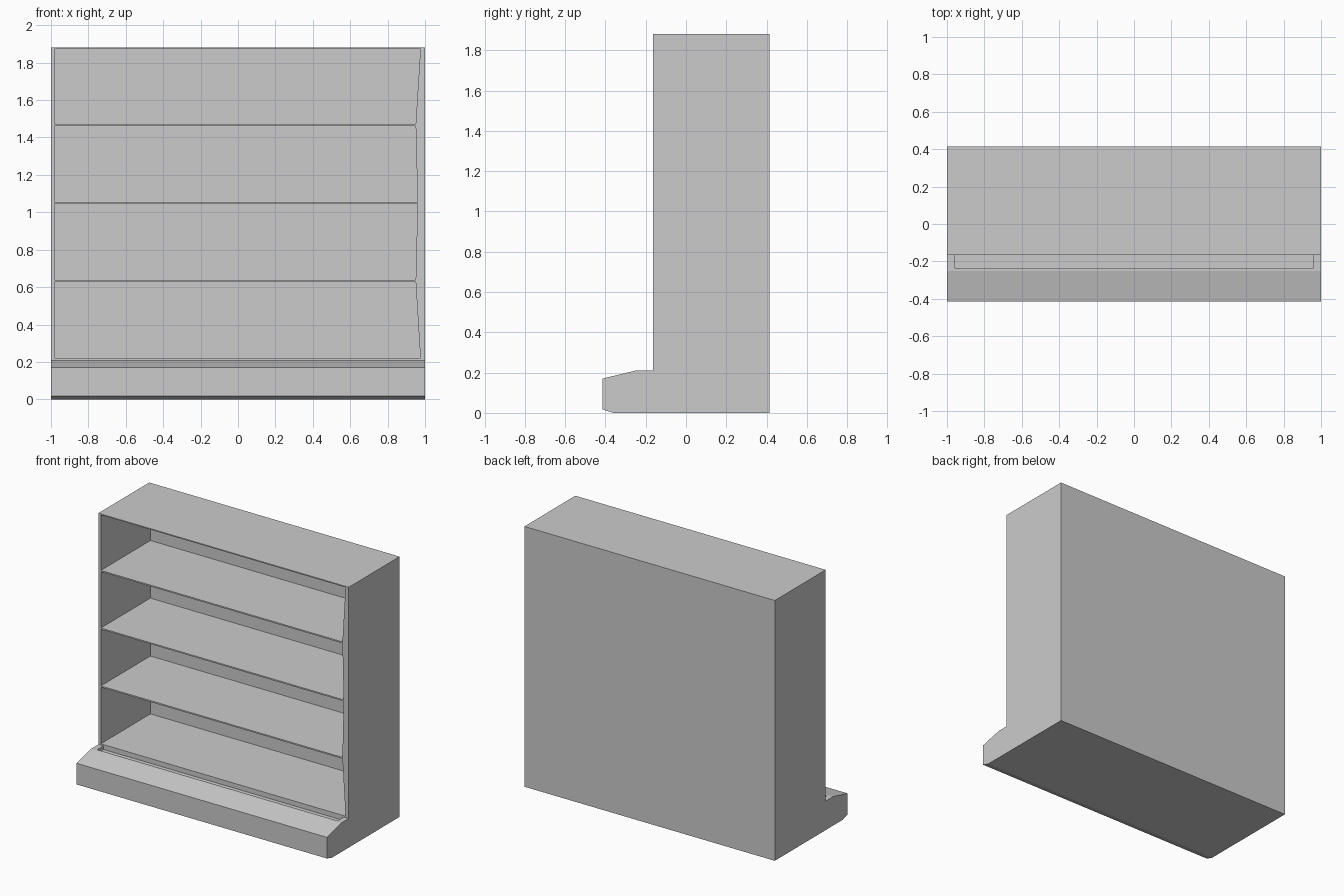
import bpy, bmesh

if "Cube" in bpy.data.objects:
    bpy.data.objects.remove(bpy.data.objects["Cube"])


def make_object(name, bm):
    bmesh.ops.recalc_face_normals(bm, faces=bm.faces)
    mesh = bpy.data.meshes.new(name)
    bm.to_mesh(mesh)
    bm.free()
    obj = bpy.data.objects.new(name, mesh)
    bpy.context.collection.objects.link(obj)
    return obj


def prism(name, points, offset):
    """Closed outline swept along an offset vector."""
    bm = bmesh.new()
    face = bm.faces.new([bm.verts.new(p) for p in points])
    result = bmesh.ops.extrude_face_region(bm, geom=[face])
    verts = [g for g in result["geom"] if isinstance(g, bmesh.types.BMVert)]
    bmesh.ops.translate(bm, verts=verts, vec=offset)
    # make sure the starting cap is kept
    if not face.is_valid:
        bmesh.ops.holes_fill(bm, edges=bm.edges)
    return make_object(name, bm)


def cut(target, cutter):
    mod = target.modifiers.new(cutter.name, "BOOLEAN")
    mod.operation = "DIFFERENCE"
    mod.solver = "EXACT"
    mod.object = cutter
    cutter.hide_render = True
    cutter.display_type = "WIRE"


# Cabinet side profile with projecting, chamfered base
profile = [(-0.36, 0), (0.415, 0), (0.415, 1.88), (-0.165, 1.88),
           (-0.165, 0.21), (-0.25, 0.21), (-0.415, 0.17), (-0.415, 0.017)]
cabinet = prism("shelf_cabinet", [(-1, y, z) for y, z in profile], (2, 0, 0))

# Four shelf compartments: bottom z, top z, right edge at bottom and top
bays = [(0.22, 0.628, 0.975, 0.95), (0.638, 1.046, 0.95, 0.96),
        (1.056, 1.462, 0.96, 0.95), (1.472, 1.872, 0.95, 0.975)]
for i, (z0, z1, r0, r1) in enumerate(bays):
    outline = [(-0.98, z0), (r0, z0), (r1, z1), (-0.98, z1)]
    cut(cabinet, prism(f"bay_cutter_{i + 1}",
                       [(x, -0.3, z) for x, z in outline], (0, 0.70, 0)))

# Shallow air slot along the top of the base
slot = [(-0.235, 0.185), (-0.165, 0.185), (-0.165, 0.215), (-0.235, 0.215)]
cut(cabinet, prism("air_slot_cutter", [(-0.96, y, z) for y, z in slot], (1.92, 0, 0)))

# Bake the cuts and remove the cutters
bpy.context.view_layer.objects.active = cabinet
for mod in list(cabinet.modifiers):
    cutter = mod.object
    bpy.ops.object.modifier_apply(modifier=mod.name)
    bpy.data.objects.remove(cutter)
